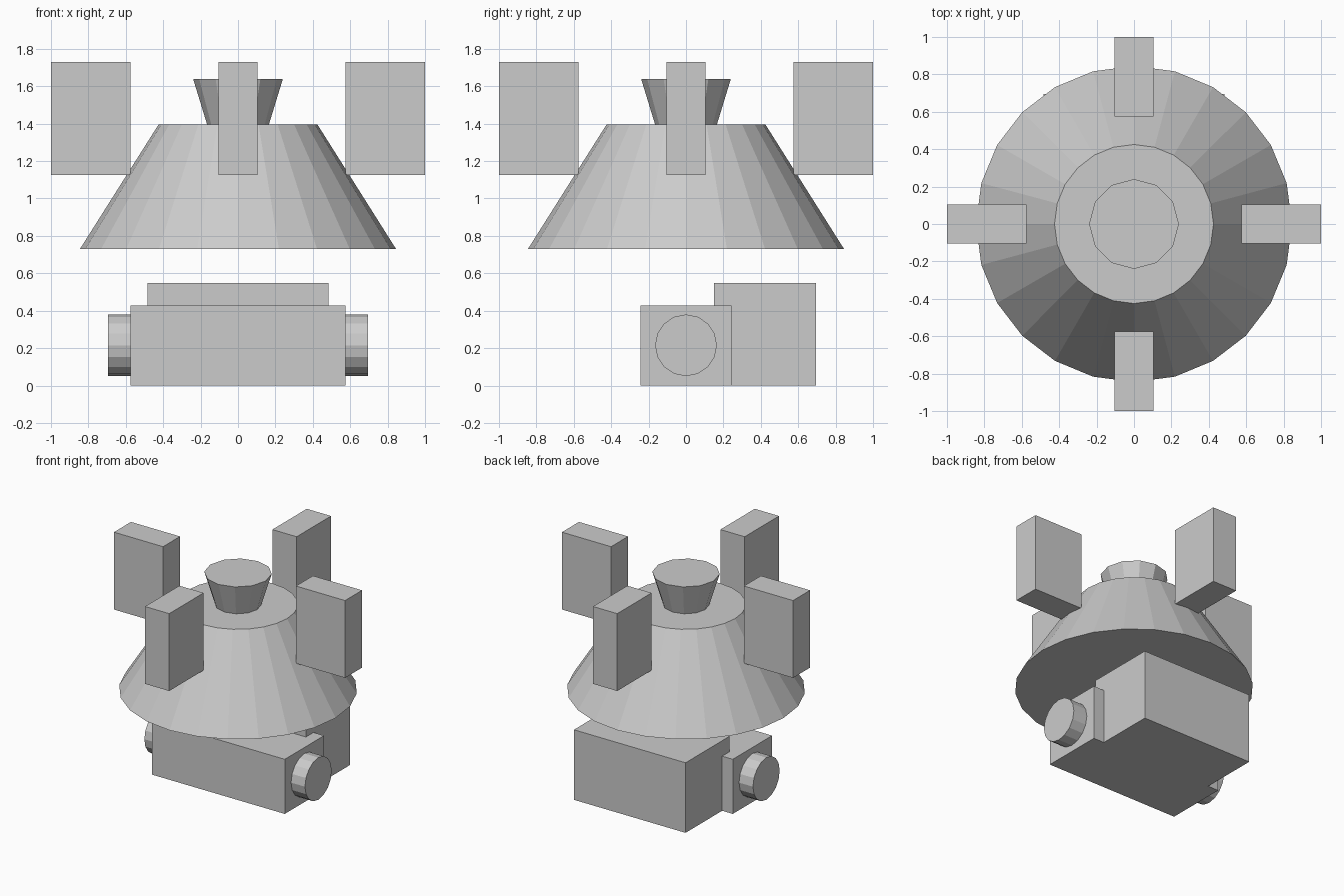
import bpy
import math

if "Cube" in bpy.data.objects:
    bpy.data.objects.remove(bpy.data.objects["Cube"])


def box(name, x, y, z):
    """Box from (min, max) ranges on each axis."""
    centre = [(r[0] + r[1]) / 2 for r in (x, y, z)]
    bpy.ops.mesh.primitive_cube_add(size=1, location=centre)
    ob = bpy.context.object
    ob.name = name
    ob.scale = [r[1] - r[0] for r in (x, y, z)]
    bpy.ops.object.transform_apply(location=True, rotation=True, scale=True)
    return ob


def frustum(name, sides, r_bottom, r_top, z0, z1):
    bpy.ops.mesh.primitive_cone_add(vertices=sides, radius1=r_bottom, radius2=r_top,
                                    depth=z1 - z0, location=(0, 0, (z0 + z1) / 2))
    bpy.context.object.name = name


# Lower body: main block and taller rear block
box("main_block", (-0.575, 0.575), (-0.243, 0.243), (0, 0.427))
box("rear_block", (-0.483, 0.483), (0.15, 0.695), (0, 0.548))

# Round end caps on both sides of the main block
for side, label in ((-1, "left"), (1, "right")):
    bpy.ops.mesh.primitive_cylinder_add(vertices=16, radius=0.165, depth=0.12,
                                        location=(side * 0.635, 0, 0.215),
                                        rotation=(0, math.pi / 2, 0))
    bpy.context.object.name = label + "_end_cap"

# Conical shell and flared knob on top
frustum("cone_shell", 24, 0.845, 0.425, 0.73, 1.395)
frustum("top_knob", 12, 0.165, 0.24, 1.395, 1.64)

# Four upright blocks around the cone
for i, label in enumerate(("right", "back", "left", "front")):
    fin = box(label + "_fin", (0.575, 1.0), (-0.105, 0.105), (1.125, 1.73))
    fin.rotation_euler.z = i * math.pi / 2
